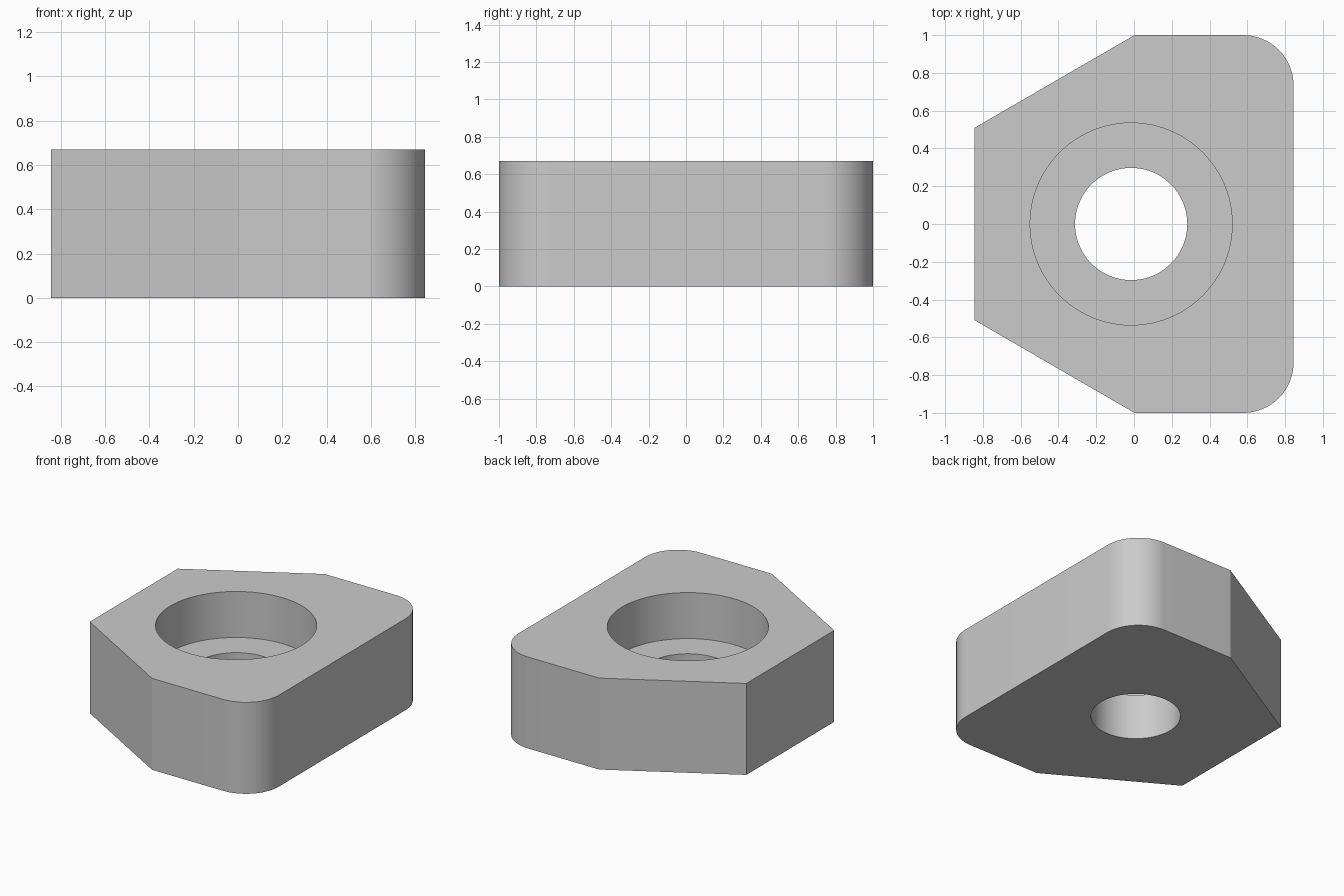
import bpy
import bmesh
from math import sin, cos, pi, radians

cube = bpy.data.objects.get("Cube")
if cube:
    bpy.data.objects.remove(cube, do_unlink=True)

HEIGHT = 0.67
FLOOR = 0.333       # height of the counterbore floor
HALF_X = 0.845
FILLET = 0.267
HOLE_X = -0.015

grey = bpy.data.materials.new("plain grey")
grey.use_nodes = True
colour = (0.6, 0.6, 0.6, 1)
grey.diffuse_color = colour
grey.node_tree.nodes["Principled BSDF"].inputs["Base Color"].default_value = colour


def prism(name, points, bottom, top):
    """Extrude a flat outline between two heights."""
    bm = bmesh.new()
    face = bm.faces.new([bm.verts.new((x, y, bottom)) for x, y in points])
    cap = bmesh.ops.extrude_face_region(bm, geom=[face])["geom"]
    moved = [v for v in cap if isinstance(v, bmesh.types.BMVert)]
    bmesh.ops.translate(bm, verts=moved, vec=(0, 0, top - bottom))
    bmesh.ops.recalc_face_normals(bm, faces=bm.faces)
    mesh = bpy.data.meshes.new(name)
    bm.to_mesh(mesh)
    bm.free()
    mesh.materials.append(grey)
    obj = bpy.data.objects.new(name, mesh)
    bpy.context.collection.objects.link(obj)
    return obj


def arc(cx, cy, radius, start, end, steps):
    angles = [start + (end - start) * i / steps for i in range(steps + 1)]
    return [(cx + radius * cos(a), cy + radius * sin(a)) for a in angles]


# Block outline: back half, then mirrored to the front
back = arc(HALF_X - FILLET, 1 - FILLET, FILLET, 0, pi / 2, 16)
back += [(0.003, 1), (-HALF_X, 0.509)]
outline = back + [(x, -y) for x, y in reversed(back)]
block = prism("block", outline, 0, HEIGHT)

# Through hole and wider counterbore
for name, radius, bottom in (("through_hole", 0.297, -0.2),
                             ("counterbore", 0.535, FLOOR)):
    cutter = prism(name, arc(HOLE_X, 0, radius, 0, 2 * pi, 96)[:-1],
                   bottom, HEIGHT + 0.2)
    cutter.hide_render = True
    bpy.ops.object.select_all(action='DESELECT')
    block.select_set(True)
    bpy.context.view_layer.objects.active = block
    cut = block.modifiers.new(name, 'BOOLEAN')
    cut.operation = 'DIFFERENCE'
    cut.solver = 'EXACT'
    cut.object = cutter
    bpy.ops.object.modifier_apply(modifier=cut.name)
    bpy.data.objects.remove(cutter, do_unlink=True)

bpy.ops.object.shade_smooth_by_angle(angle=radians(25))
